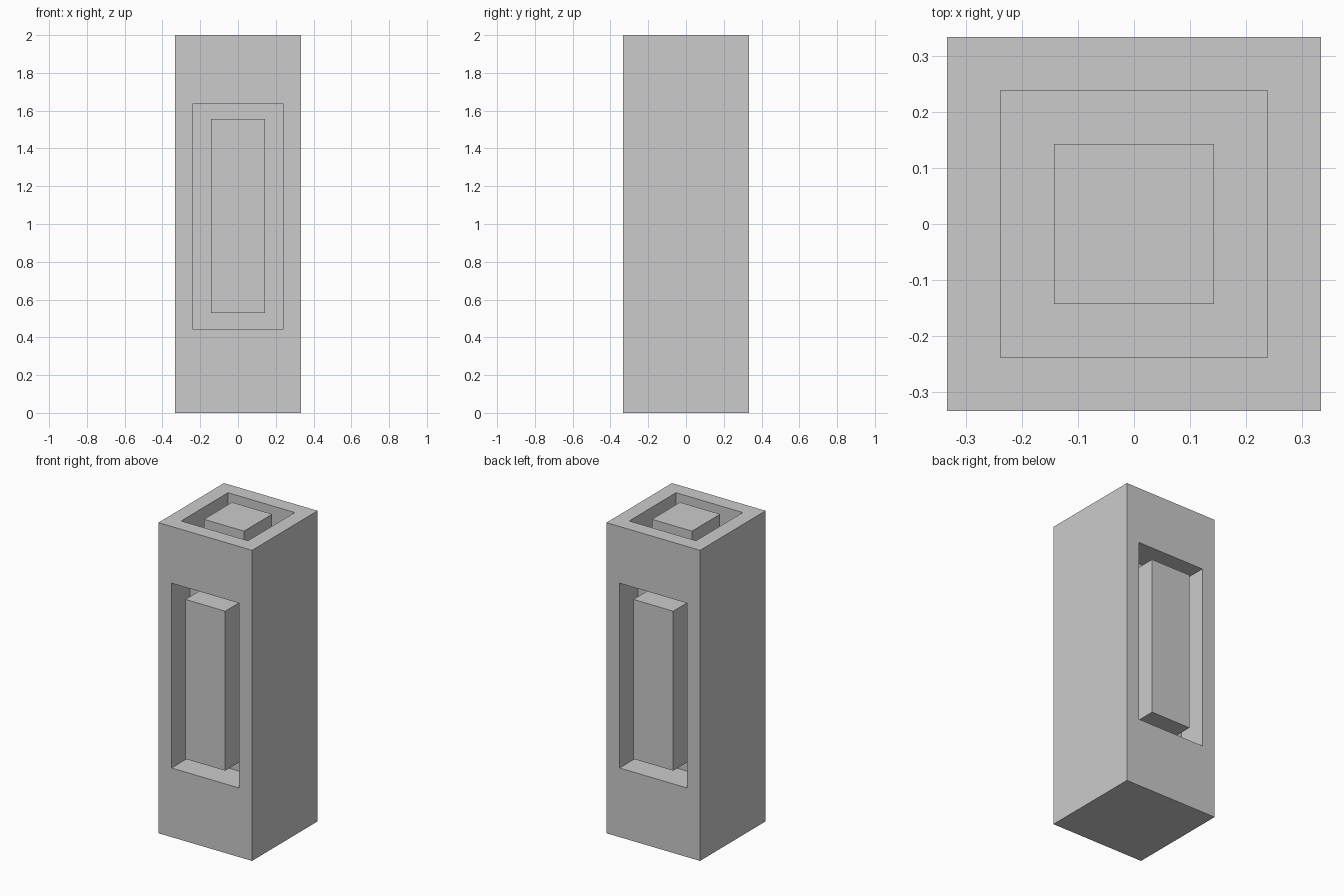
import bpy, bmesh
from mathutils import Vector

if "Cube" in bpy.data.objects:
    bpy.data.objects.remove(bpy.data.objects["Cube"])

HALF, HEIGHT, DEPTH = 1 / 3, 2.0, 0.19


def grooved_panel(bm, face, outer_lo, outer_hi, inner_lo, inner_hi):
    """Cut a rectangular moat into a face, leaving a flush block in the middle.
    Bounds are full 3D corners; the face's own plane overrides the normal axis."""
    normal = face.normal.copy()
    axis = max(range(3), key=lambda i: abs(normal[i]))
    plane = face.calc_center_median()[axis]
    sunk = plane - DEPTH * (1 if normal[axis] > 0 else -1)
    steps = [(outer_lo, outer_hi, plane), (outer_lo, outer_hi, sunk),
             (inner_lo, inner_hi, sunk), (inner_lo, inner_hi, plane)]
    for lo, hi, level in steps:
        bm.normal_update()
        bmesh.ops.inset_individual(bm, faces=[face], thickness=0.01)
        mid = face.calc_center_median()
        for v in face.verts:
            co = [lo[i] if v.co[i] < mid[i] else hi[i] for i in range(3)]
            co[axis] = level
            v.co = Vector(co)


# Square pillar body
bm = bmesh.new()
bmesh.ops.create_cube(bm, size=1)
for v in bm.verts:
    v.co = Vector((v.co.x * 2 * HALF, v.co.y * 2 * HALF, (v.co.z + 0.5) * HEIGHT))
bm.normal_update()
top = next(f for f in bm.faces if f.normal.z > 0.9)
sides = [f for f in bm.faces if abs(f.normal.y) > 0.9]

# Square moat in the top
grooved_panel(bm, top, (-0.238, -0.238, 0), (0.238, 0.238, 0),
              (-0.143, -0.143, 0), (0.143, 0.143, 0))

# Tall moats in the front and back
for side in sides:
    grooved_panel(bm, side, (-0.24, 0, 0.445), (0.24, 0, 1.635),
                  (-0.142, 0, 0.53), (0.142, 0, 1.557))

bm.normal_update()
mesh = bpy.data.meshes.new("grooved_pillar")
bm.to_mesh(mesh)
bm.free()
bpy.context.collection.objects.link(bpy.data.objects.new("grooved_pillar", mesh))
